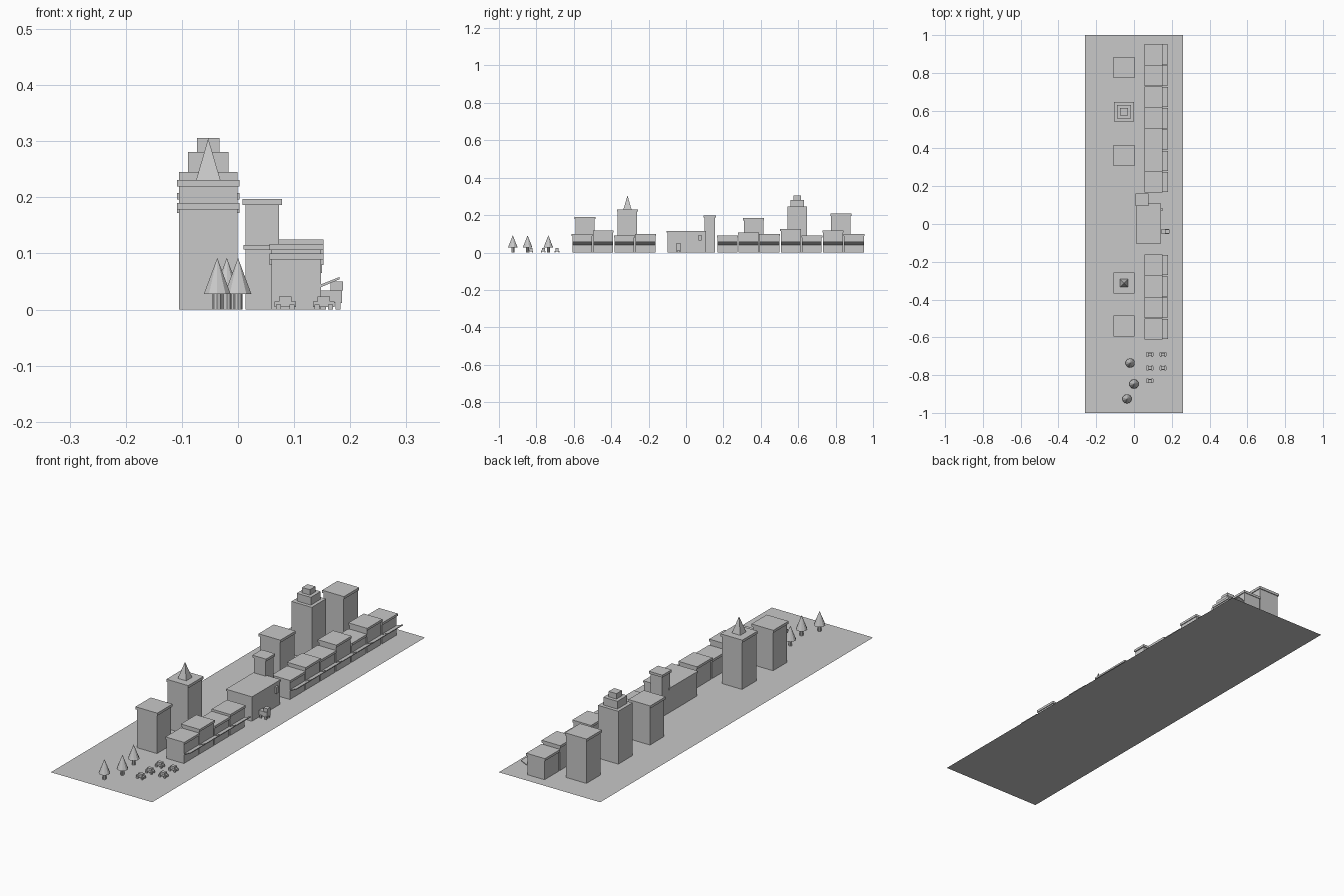
import bpy, math
from mathutils import Matrix

if "Cube" in bpy.data.objects:
    bpy.data.objects.remove(bpy.data.objects["Cube"])

grey = bpy.data.materials.new("plain grey")
grey.diffuse_color = (0.58, 0.58, 0.58, 1)
grey.use_nodes = True
grey.node_tree.nodes["Principled BSDF"].inputs["Base Color"].default_value = grey.diffuse_color

def add(name, verts, faces):
    me = bpy.data.meshes.new(name)
    me.from_pydata(verts, [], faces)
    me.materials.append(grey)
    ob = bpy.data.objects.new(name, me)
    bpy.context.collection.objects.link(ob)
    return ob

def box(name, x0, x1, y0, y1, z0, z1):
    v = [(x, y, z) for z in (z0, z1) for x, y in ((x0, y0), (x1, y0), (x1, y1), (x0, y1))]
    return add(name, v, [(3, 2, 1, 0), (4, 5, 6, 7)] +
               [(i, (i + 1) % 4, (i + 1) % 4 + 4, i + 4) for i in range(4)])

def block(name, cx, cy, w, d, z0, z1):
    return box(name, cx - w / 2, cx + w / 2, cy - d / 2, cy + d / 2, z0, z1)

def cone(name, x, y, r, z0, z1, n, turn=0.0, r2=0.0):
    bpy.ops.mesh.primitive_cone_add(vertices=n, radius1=r, radius2=r2, depth=z1 - z0,
                                    location=(x, y, (z0 + z1) / 2), rotation=(0, 0, turn))
    ob = bpy.context.object
    ob.name = name
    ob.data.materials.append(grey)
    return ob

# flat ground sheet
add("ground_sheet", [(-.26, -1, 0), (.26, -1, 0), (.26, 1, 0), (-.26, 1, 0)], [(0, 1, 2, 3)])

# tall towers with overhanging roof slabs
TX = -0.053
for y, h in ((.828, .208), (.362, .184), (-.313, .231), (-.54, .19)):
    block("tower", TX, y, .104, .104, 0, h - .012)
    block("tower_roof", TX, y, .112, .112, h - .012, h)
cone("tower_spire", TX, -.313, .0305, .231, .305, 4, math.pi / 4)

# stepped tower
for w, z0, z1 in ((.104, 0, .245), (.072, .245, .281), (.04, .281, .306)):
    block("stepped_tower", TX, .594, w, w, z0, z1)

# row of shops, each with a roof slab and an awning tilted upward
def shop(y, h):
    block("shop", .104, y, .088, .106, 0, h - .011)
    block("shop_roof", .104, y, .096, .112, h - .011, h)
    prof = [(.148, .040), (.181, .054), (.181, .058), (.148, .045)]
    v = [(x, y + s * .053, z) for s in (-1, 1) for x, z in prof]
    add("shop_awning", v, [(0, 1, 2, 3), (7, 6, 5, 4)] +
        [(i, i + 4, (i + 1) % 4 + 4, (i + 1) % 4) for i in range(4)])

for i, h in enumerate((.10, .117, .09, .125, .10, .107, .09)):
    shop(.898 - i * .1127, h)
for i, h in enumerate((.10, .09, .117, .10)):
    shop(-.217 - i * .1127, h)

# hall with corner tower and hanging sign
box("hall", .013, .141, -.10, .105, 0, .107)
box("hall_roof", .010, .144, -.103, .108, .107, .115)
box("hall_tower", .013, .073, .098, .156, 0, .186)
box("hall_tower_roof", .008, .078, .094, .161, .186, .197)
box("hall_sign", .141, .15, .068, .084, .065, .095)

# small statue in front of the hall
SX, SY = .165, -.04
for dx in (-.013, .013):
    for dy in (-.01, .01):
        block("statue_leg", SX + dx, SY + dy, .009, .008, 0, .016)
block("statue_body", SX, SY, .04, .026, .012, .034)
block("statue_head", SX + .011, SY, .022, .02, .034, .05)

# trees
for x, y in ((-.02, -.736), (0, -.847), (-.037, -.926)):
    cone("tree_trunk", x, y, .008, 0, .028, 8, r2=.008)
    cone("tree_crown", x, y, .025, .028, .092, 10)

# small parked cars
for x, y in ((.084, -.69), (.084, -.763), (.084, -.83), (.153, -.69), (.153, -.763)):
    block("car_body", x, y, .038, .018, .005, .014)
    block("car_cabin", x, y, .022, .016, .014, .023)
    for dx in (-.012, .012):
        for dy in (-.01, .01):
            block("car_wheel", x + dx, y + dy, .009, .006, 0, .009)
